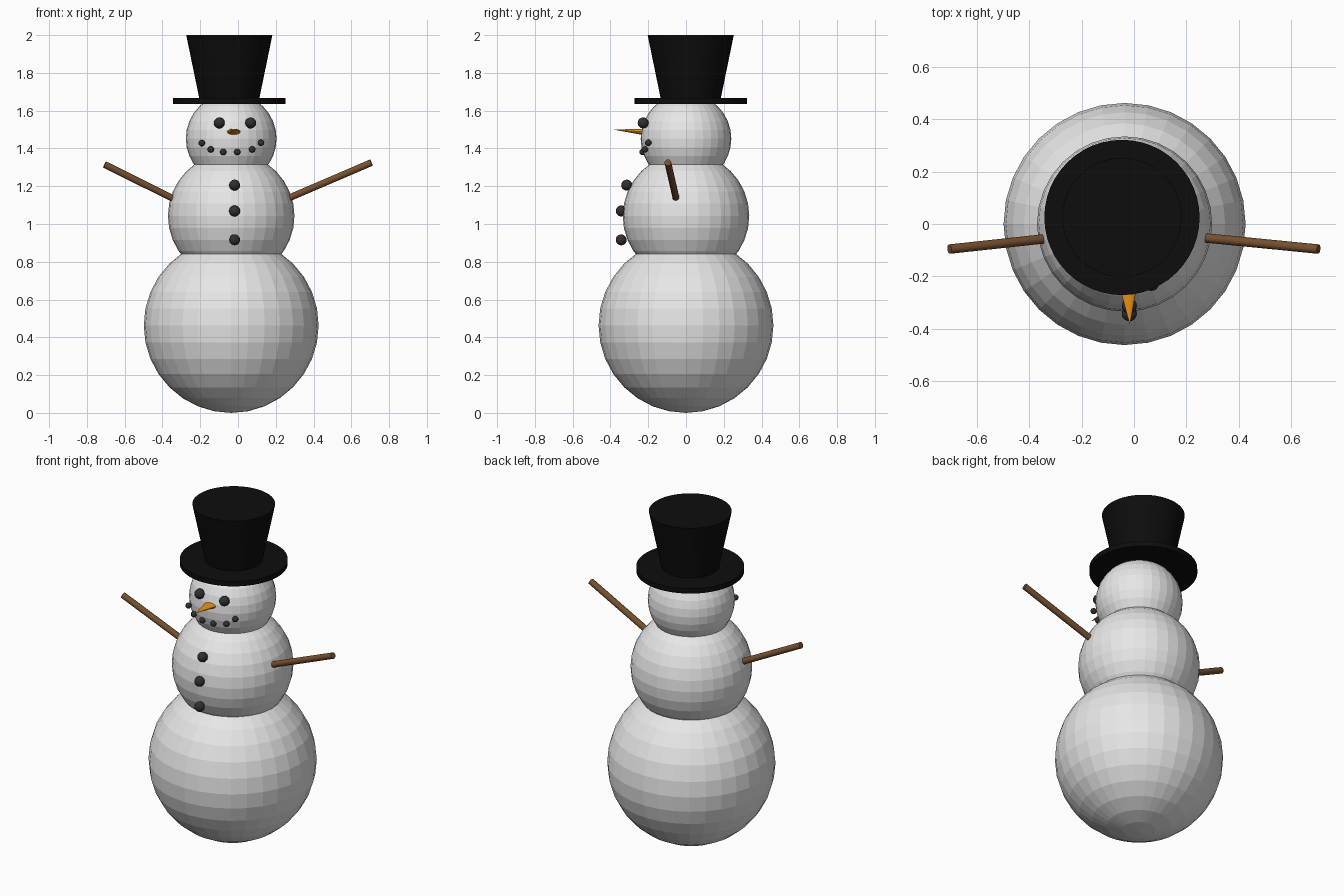
import bpy, bmesh, math
from mathutils import Vector, Matrix

if "Cube" in bpy.data.objects:
    bpy.data.objects.remove(bpy.data.objects["Cube"])


def material(name, rgb):
    m = bpy.data.materials.new(name)
    m.diffuse_color = (*rgb, 1)
    m.use_nodes = True
    m.node_tree.nodes["Principled BSDF"].inputs["Base Color"].default_value = m.diffuse_color
    return m


SNOW = material("snow white", (0.8, 0.8, 0.8))
BLACK = material("hat black", (0.004, 0.004, 0.004))
COAL = material("coal grey", (0.03, 0.03, 0.03))
WOOD = material("wood brown", (0.18, 0.08, 0.028))
CARROT = material("carrot orange", (0.8, 0.29, 0.01))


def finish(bm, name, mat):
    mesh = bpy.data.meshes.new(name)
    bm.to_mesh(mesh)
    bm.free()
    mesh.materials.append(mat)
    ob = bpy.data.objects.new(name, mesh)
    bpy.context.collection.objects.link(ob)
    return ob


def ball(name, centre, r, mat, seg=32, rings=16):
    bm = bmesh.new()
    bmesh.ops.create_uvsphere(bm, u_segments=seg, v_segments=rings, radius=r,
                              matrix=Matrix.Translation(centre))
    return finish(bm, name, mat)


def rod(name, a, b, r1, r2, mat, seg=32, squash=1.0):
    """Round bar or cone from a to b; squash flattens it vertically."""
    a, b = Vector(a), Vector(b)
    d = b - a
    bm = bmesh.new()
    rot = d.to_track_quat('Z', 'Y').to_matrix().to_4x4()
    bmesh.ops.create_cone(bm, cap_ends=True, segments=seg, radius1=r1, radius2=r2, depth=d.length,
                          matrix=Matrix.Translation((a + b) / 2) @ rot
                          @ Matrix.Diagonal((1, squash, 1, 1)))
    return finish(bm, name, mat)


# Three snowballs
CX = -0.036
ball("lower_body", (CX, 0, 0.463), 0.463, SNOW)
ball("middle_body", (CX, 0, 1.043), 0.335, SNOW)
ball("head", (CX, 0, 1.452), 0.24, SNOW)

# Top hat, flaring upwards
HX, HY = -0.046, 0.025
rod("hat_brim", (HX, HY, 1.636), (HX, HY, 1.666), 0.297, 0.297, BLACK, 48)
rod("hat_crown", (HX, HY, 1.66), (HX, HY, 2.0), 0.158, 0.228, BLACK, 48)

# Eyes
for x in (-0.099, 0.067):
    ball("eye", (x, -0.227, 1.535), 0.029, COAL, 16, 10)

# Mouth pebbles
for x, y, z in ((-0.192, -0.2, 1.428), (-0.144, -0.218, 1.395), (-0.078, -0.23, 1.381),
                (-0.004, -0.23, 1.381), (0.075, -0.218, 1.395), (0.122, -0.2, 1.43)):
    ball("mouth_pebble", (x, y, z), 0.017, COAL, 16, 10)

# Buttons
for y, z in ((-0.314, 1.206), (-0.343, 1.069), (-0.343, 0.916)):
    ball("button", (-0.018, y, z), 0.029, COAL, 16, 10)

# Flattened carrot nose
rod("nose", (-0.023, -0.22, 1.487), (-0.016, -0.384, 1.5), 0.038, 0.0005, CARROT, 16, 0.45)

# Stick arms
rod("right_arm", (0.27, -0.053, 1.138), (0.706, -0.096, 1.325), 0.018, 0.018, WOOD, 16)
rod("left_arm", (-0.28, -0.05, 1.103), (-0.706, -0.096, 1.315), 0.018, 0.018, WOOD, 16)
